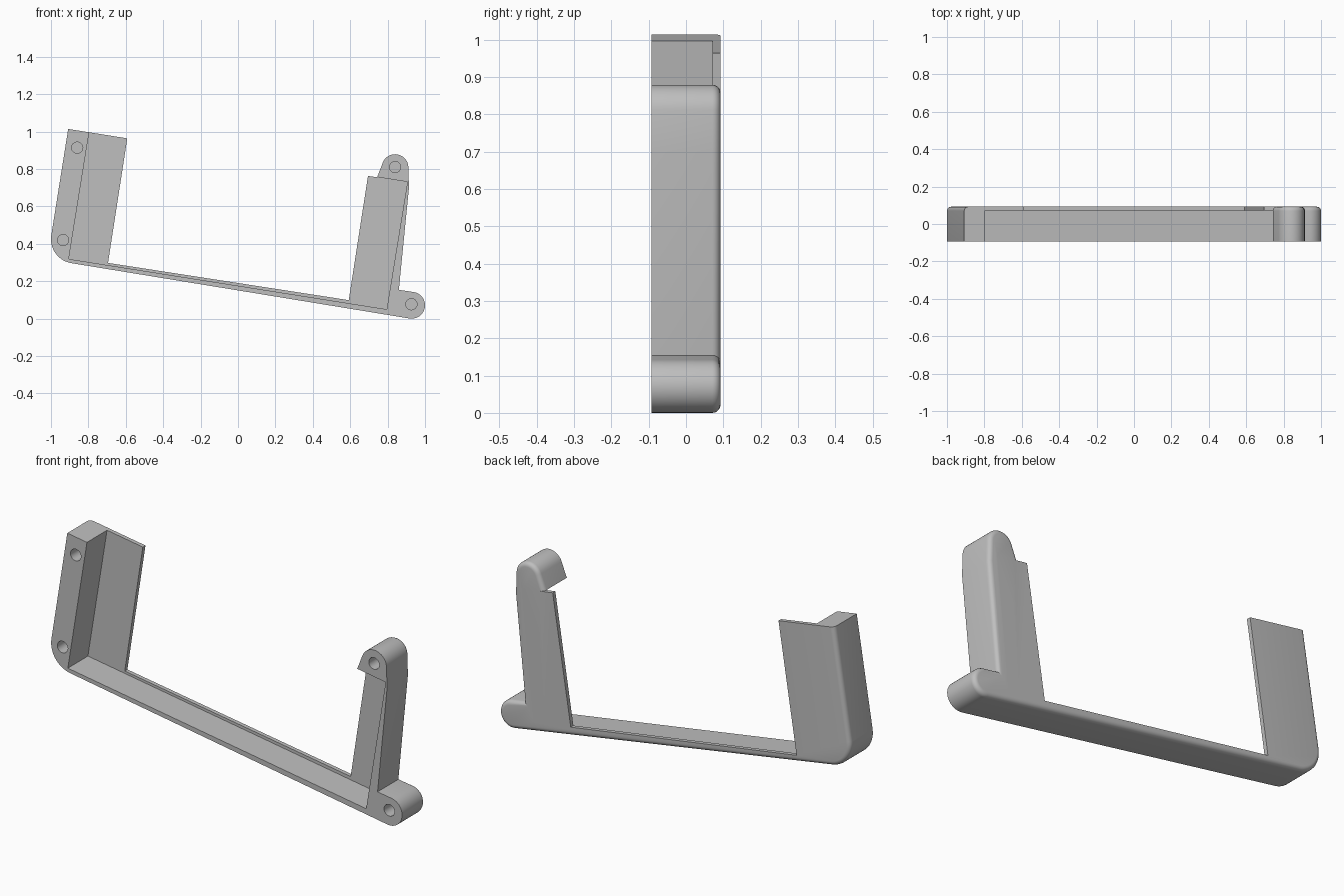
import bpy, bmesh, math

cube = bpy.data.objects.get("Cube")
if cube:
    bpy.data.objects.remove(cube, do_unlink=True)

HALF = 0.0925      # half depth of the frame
FLOOR = 0.071      # front of the thin back plates
ROUND = 0.022      # rounding of the outer back edge

grey = bpy.data.materials.new("plain grey")
grey.use_nodes = True
COLOR = (0.52, 0.52, 0.52, 1)
grey.diffuse_color = COLOR
grey.node_tree.nodes["Principled BSDF"].inputs["Base Color"].default_value = COLOR


def arc(cx, cz, r, start, end, steps):
    angles = [math.radians(start + (end - start) * i / steps) for i in range(steps + 1)]
    return [(cx + r * math.cos(a), cz + r * math.sin(a)) for a in angles]


def prism(name, outline, front, back, rounded=0):
    """Extrude an x-z outline along y; round the back edge of its first points."""
    bm = bmesh.new()
    near = [bm.verts.new((x, front, z)) for x, z in outline]
    far = [bm.verts.new((x, back, z)) for x, z in outline]
    bm.faces.new(near)
    bm.faces.new(far[::-1])
    n = len(outline)
    for i in range(n):
        j = (i + 1) % n
        bm.faces.new((near[j], near[i], far[i], far[j]))
    bmesh.ops.recalc_face_normals(bm, faces=bm.faces)
    if rounded:
        edges = [bm.edges.get((far[i], far[i + 1])) for i in range(rounded - 1)]
        bmesh.ops.bevel(bm, geom=edges, offset=ROUND, segments=5, profile=0.5,
                        affect='EDGES', clamp_overlap=False)
    mesh = bpy.data.meshes.new(name)
    bm.to_mesh(mesh)
    bm.free()
    mesh.materials.append(grey)
    obj = bpy.data.objects.new(name, mesh)
    bpy.context.collection.objects.link(obj)
    return obj


def combine(target, other, operation):
    bpy.context.view_layer.objects.active = target
    mod = target.modifiers.new("combine", 'BOOLEAN')
    mod.operation = operation
    mod.solver = 'EXACT'
    mod.object = other
    bpy.ops.object.modifier_apply(modifier=mod.name)
    bpy.data.objects.remove(other, do_unlink=True)


# Outer wall: left upright, rounded corner, sill, foot lug, right upright, top lug
outer = [(-0.908, 1.014)]
outer += arc(-0.87, 0.425, 0.13, 171, 261, 14)
outer += arc(0.9285, 0.0715, 0.0715, 261, 442, 20)
outer += [(0.86, 0.154), (0.914, 0.70)]
outer += arc(0.84, 0.808, 0.071, 2, 159, 18)
outer += [(0.703, 0.65)]
inner = [(0.74, 0.076), (-0.695, 0.298), (-0.592, 0.964)]
frame = prism("bracket_frame", outer + inner, -HALF, HALF, len(outer))

# Pocket open to the front and top
pocket = [(-0.905, 0.319), (0.795, 0.05), (0.906, 0.731), (0.60, 0.78), (0.3, 1.3), (-0.747, 1.3)]
combine(frame, prism("pocket_cutter", pocket, -0.3, FLOOR), 'DIFFERENCE')

# Back plate of the right upright
plate = [(0.592, 0.0985), (0.60, 0.085), (0.80, 0.07), (0.865, 0.738), (0.695, 0.763)]
combine(frame, prism("right_back_plate", plate, FLOOR, HALF), 'UNION')

# Blind screw holes
for x, z in [(-0.86, 0.914), (-0.935, 0.42), (0.84, 0.81), (0.927, 0.077)]:
    hole = arc(x, z, 0.03, 0, 345, 23)
    combine(frame, prism("hole_cutter", hole, -0.3, 0.03), 'DIFFERENCE')

bpy.ops.object.select_all(action='DESELECT')
frame.select_set(True)
bpy.context.view_layer.objects.active = frame
bpy.ops.object.shade_smooth_by_angle(angle=math.radians(30))
